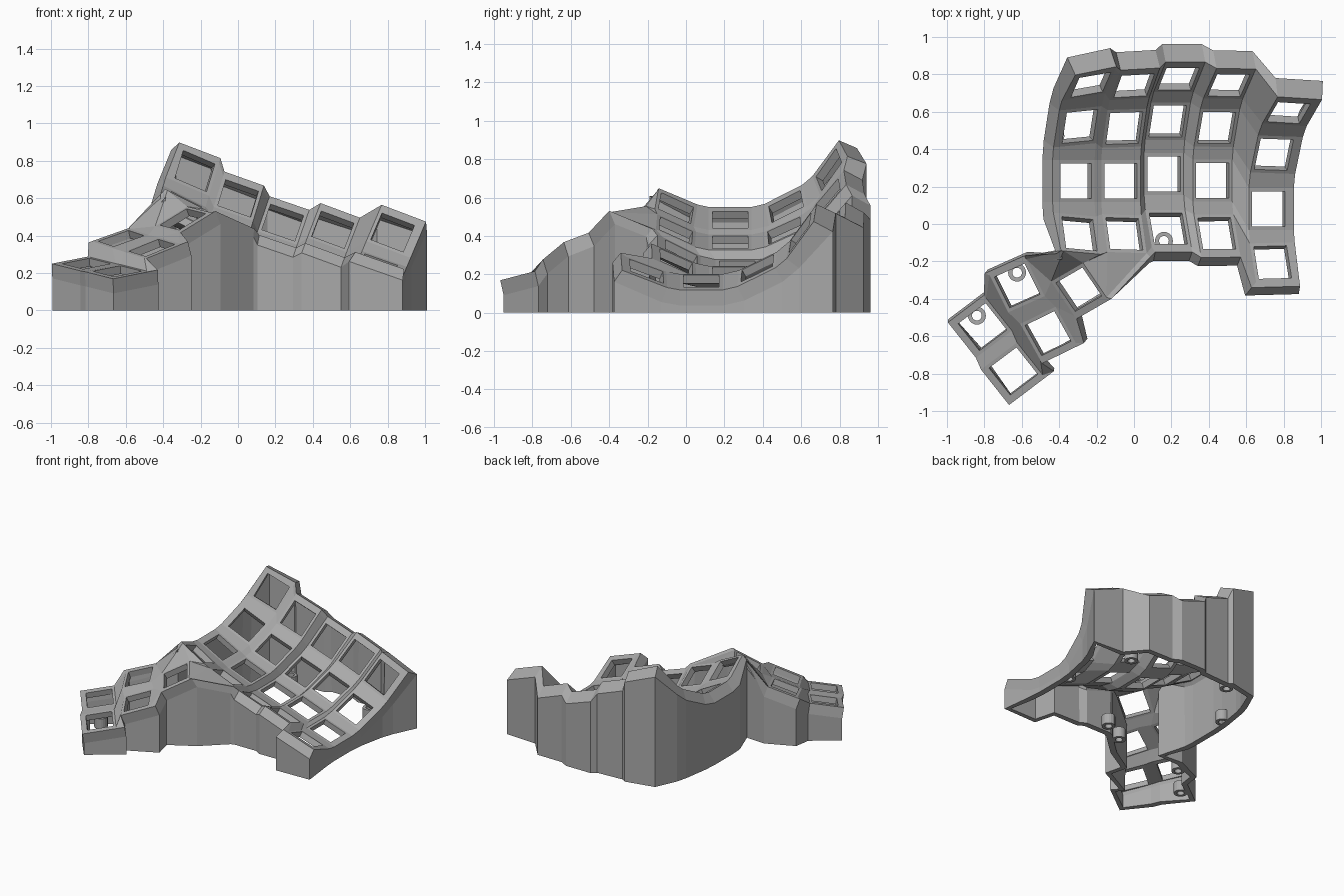
import bpy, bmesh
from math import radians, sin, cos, pi
from mathutils import Matrix, Vector

if "Cube" in bpy.data.objects:
    bpy.data.objects.remove(bpy.data.objects["Cube"], do_unlink=True)

grey = bpy.data.materials.new("shell grey")
grey.use_nodes = True
grey.diffuse_color = (0.4, 0.4, 0.4, 1)
grey.node_tree.nodes["Principled BSDF"].inputs["Base Color"].default_value = (0.4, 0.4, 0.4, 1)

HOLE, PLATE = 0.093, 0.112      # half sizes of socket opening and socket plate
BL, BR, TR, TL = range(4)
SIGNS = [(-1, -1), (1, -1), (1, 1), (-1, 1)]


def rot(angle, axis):
    return Matrix.Rotation(radians(angle), 4, axis)


# Column: centre, tenting angle, extra tilt, back curve and front curve (radius, row angle)
EVEN, TIGHT, LOOSE = (0.655, 25.5), (0.62, 28), (0.76, 22)
columns = [((-0.31, 0.23, 0.484), 17, 11, TIGHT, EVEN),
           ((-0.07, 0.23, 0.367), 17, 4, EVEN, EVEN),
           ((0.16, 0.267, 0.24), 19, 0, EVEN, TIGHT),
           ((0.42, 0.232, 0.205), 21, -1, EVEN, EVEN),
           ((0.72, 0.08, 0.165), 23, -4, TIGHT, LOOSE)]

# Thumb socket: centre, turn about z, rise along its own x
thumbs = {"t1": ((-0.295, -0.35, 0.487), 30, 28),
          "t2": ((-0.625, -0.33, 0.385), 24, 18),
          "t3": ((-0.46, -0.585, 0.335), 26, 20),
          "t4": ((-0.81, -0.55, 0.25), 37, 9),
          "t5": ((-0.645, -0.787, 0.21), 37, 9)}

frames = {}
for c, (centre, tent, tilt, back, front) in enumerate(columns):
    for r in range(4):
        radius, step = back if r < 2 else front
        frames[c, r] = (Matrix.Translation(centre) @ rot(tent, 'Y')
                        @ Matrix.Translation((0, 0, radius)) @ rot((2 - r) * step, 'X')
                        @ Matrix.Translation((0, 0, -radius)) @ rot(tilt, 'Y'))
for name, (centre, turn, rise) in thumbs.items():
    frames[name] = Matrix.Translation(centre) @ rot(turn, 'Z') @ rot(-rise, 'Y') @ rot(9, 'X')

bm = bmesh.new()
corner = {}


def face(*verts):
    bm.faces.new(verts)


def web(*keys):
    """Fill between socket corners, each given as (socket, corner)."""
    face(*[corner[k] for k in keys])


# Socket plates with square openings
for key, m in frames.items():
    outer = [bm.verts.new(m @ Vector((x * PLATE, y * PLATE, 0))) for x, y in SIGNS]
    inner = [bm.verts.new(m @ Vector((x * HOLE, y * HOLE, 0))) for x, y in SIGNS]
    for i in range(4):
        j = (i + 1) % 4
        corner[key, i] = outer[i]
        face(outer[i], outer[j], inner[j], inner[i])

# Webs across the finger sockets
for c in range(5):
    for r in range(4):
        k, right, front, diag = (c, r), (c + 1, r), (c, r + 1), (c + 1, r + 1)
        if c < 4:
            web((k, BR), (right, BL), (right, TL), (k, TR))
        if r < 3:
            web((front, TL), (front, TR), (k, BR), (k, BL))
        if c < 4 and r < 3:
            web((front, TR), (diag, TL), (right, BL), (k, BR))

# Webs across the thumb sockets
web(("t5", TL), ("t5", TR), ("t4", BR), ("t4", BL))
web(("t3", TL), ("t3", TR), ("t2", BR), ("t2", BL))
web(("t4", BR), ("t2", BL), ("t2", TL), ("t4", TR))
web(("t5", BR), ("t3", BL), ("t3", TL), ("t5", TR))
web(("t5", TR), ("t3", TL), ("t2", BL), ("t4", BR))
web(("t2", BR), ("t1", TL), ("t2", TR))
web(("t2", BR), ("t3", TR), ("t1", BL), ("t1", TL))
web(("t3", TR), ("t3", BR), ("t1", BL))

# Bridge from thumb sockets to finger sockets
c0, c1 = (0, 3), (1, 3)
web(("t2", TR), ("t1", TL), (c0, BL))
web(("t1", TL), ("t1", TR), (c0, BL))
web(("t1", TR), (c0, BR), (c0, BL))
web(("t1", TR), (c1, BL), (c0, BR))
web(("t1", TR), ("t1", BR), (c1, BL))
web(("t1", BR), (c1, BR), (c1, BL))

# Rim of the shell: socket, corner, outward direction, depth of the sloped lip
rim = [("t2", TR, 0, 1, .08), ("t2", TL, -1, 1, .08), ("t4", TR, 0, 1, .08),
       ("t4", TL, -1, 1, .08), ("t4", BL, -1, 0, .08), ("t5", TL, -1, 0, .08),
       ("t5", BL, -1, -1, .08), ("t5", BR, 3, -1, .08), ("t3", BL, 0, -1, .08),
       ("t3", BR, 2, -1, .08), ("t1", BL, 0, -1, .08), ("t1", BR, 1, -1, .08),
       (c1, BR, 0.6, -0.7, .05)]
for c in (2, 3, 4):
    rim += [((c, 3), BL, {2: 0.5, 3: 0, 4: -1}[c], -1, .07),
            ((c, 3), BR, 0.7 if c == 4 else 0, -1, .07)]
for r in (3, 2, 1, 0):
    if r < 3:
        rim.append(((4, r), BR, 1, 0, .08))
    if r > 0:
        rim.append(((4, r), TR, 1, 0, .08))
for c in (4, 3, 2, 1, 0):
    rim += [((c, 0), TR, 1 if c == 4 else 0, 1, .11),
            ((c, 0), TL, -0.5 if c == 0 else 0, 0.6 if c == 0 else 1, .11)]
for r in range(4):
    if r > 0:
        rim.append(((0, r), TL, -1, 0, .085))
    rim.append(((0, r), BL, -0.5 if r == 3 else -1, 0, .04 if r == 3 else .085))

# Lip and outer wall down to the floor
strips = []
for key, i, dx, dy, depth in rim:
    sx, sy = SIGNS[i]
    reach = (0.02, 0.02) if key in thumbs else (0.03, 0.047)
    lip = []
    for out, down in zip(reach, (0, depth)):
        local = Vector((sx * PLATE + dx * out, sy * PLATE + dy * out, -down))
        lip.append(bm.verts.new(frames[key] @ local))
    foot = bm.verts.new((lip[1].co.x, lip[1].co.y, 0))
    strips.append([corner[key, i], *lip, foot])
for a, b in zip(strips, strips[1:] + strips[:1]):
    for j in range(3):
        face(a[j], a[j + 1], b[j + 1], b[j])

bmesh.ops.recalc_face_normals(bm, faces=bm.faces[:])
bm.faces.ensure_lookup_table()
if bm.faces[0].normal.z < 0:
    bmesh.ops.reverse_faces(bm, faces=bm.faces[:])


def make_object(name, mesh_bm):
    mesh = bpy.data.meshes.new(name)
    mesh_bm.to_mesh(mesh)
    mesh_bm.free()
    mesh.materials.append(grey)
    obj = bpy.data.objects.new(name, mesh)
    bpy.context.collection.objects.link(obj)
    return obj


shell = make_object("keyboard_shell", bm)
thick = shell.modifiers.new("thickness", 'SOLIDIFY')
thick.thickness = 0.045
thick.offset = -1


# Screw bosses standing inside the wall
def boss(index, x, y, sides=20):
    b = bmesh.new()
    rings = []
    for radius, z in ((0.048, 0), (0.048, 0.08), (0.026, 0.08), (0.026, 0)):
        rings.append([b.verts.new((x + radius * cos(2 * pi * k / sides),
                                   y + radius * sin(2 * pi * k / sides), z))
                      for k in range(sides)])
    for p, q in zip(rings, rings[1:] + rings[:1]):
        for k in range(sides):
            n = (k + 1) % sides
            b.faces.new((p[k], p[n], q[n], q[k]))
    bmesh.ops.recalc_face_normals(b, faces=b.faces[:])
    make_object("screw_boss_%d" % index, b)


for n, (x, y) in enumerate([(-0.84, -0.49), (-0.625, -0.26), (0.16, -0.09), (-0.02, -0.19),
                            (-0.42, 0.47), (-0.14, 0.85), (0.63, 0.72), (0.8, 0.24)]):
    boss(n + 1, x, y)
